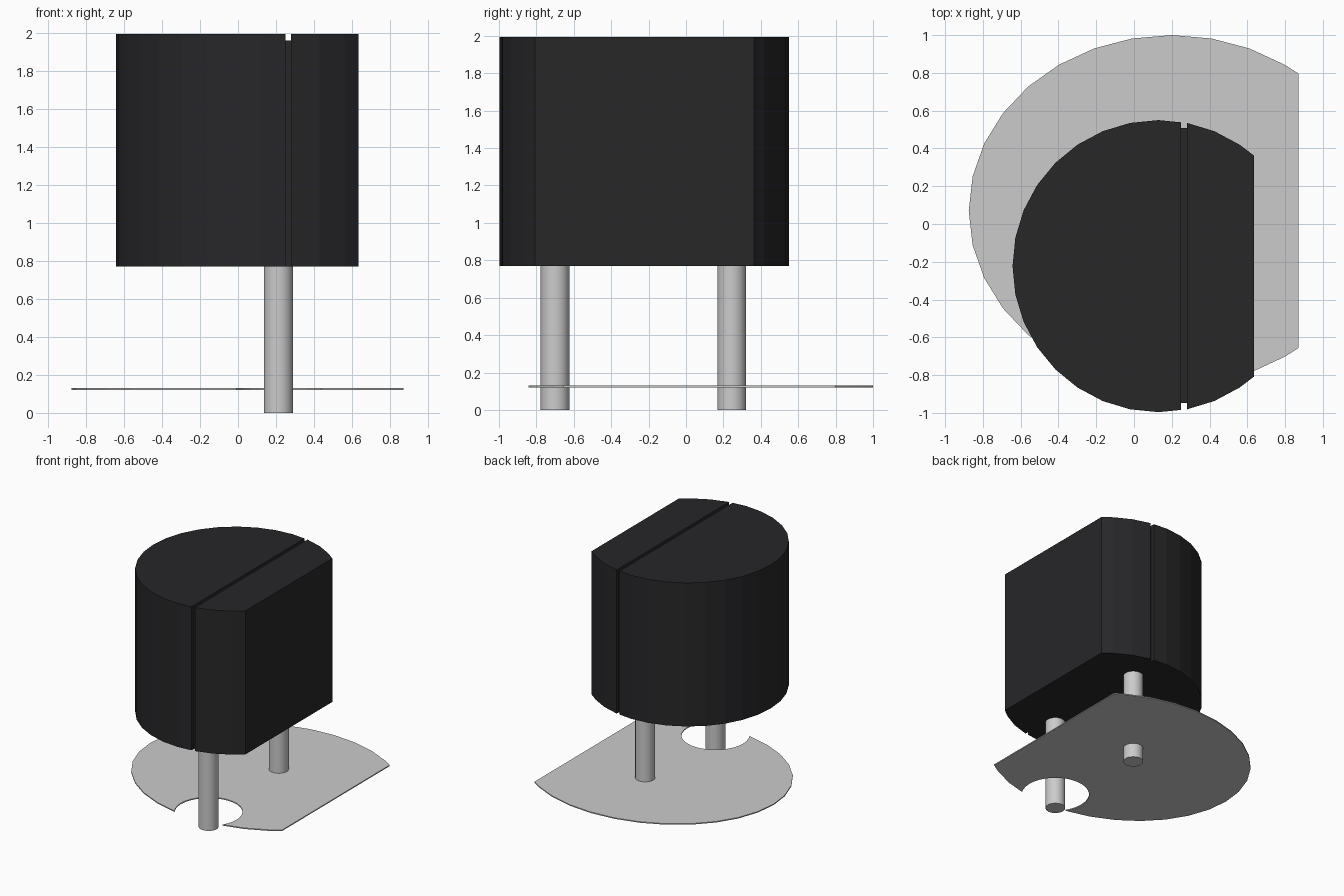
import bpy, bmesh, math

if "Cube" in bpy.data.objects:
    bpy.data.objects.remove(bpy.data.objects["Cube"])


def prism(name, base, offset):
    """Extrude a planar outline along an offset vector into a closed solid."""
    bm = bmesh.new()
    face = bm.faces.new([bm.verts.new(p) for p in base])
    ext = bmesh.ops.extrude_face_region(bm, geom=[face])
    bmesh.ops.translate(bm, vec=offset,
                        verts=[v for v in ext["geom"] if isinstance(v, bmesh.types.BMVert)])
    bmesh.ops.recalc_face_normals(bm, faces=bm.faces)
    mesh = bpy.data.meshes.new(name)
    bm.to_mesh(mesh)
    bm.free()
    obj = bpy.data.objects.new(name, mesh)
    bpy.context.collection.objects.link(obj)
    return obj


def flat_sided_disc(cx, cy, rx, ry, flat_x, z, sides=32):
    """Oval outline with its right side cut off straight at flat_x."""
    limit = math.acos((flat_x - cx) / rx)
    step = 2 * math.pi / sides
    angles = [limit] + [i * step for i in range(sides)
                        if limit < i * step < 2 * math.pi - limit] + [-limit]
    return [(cx + rx * math.cos(a), cy + ry * math.sin(a), z) for a in angles]


def cylinder(name, x, y, radius, z0, z1):
    bpy.ops.mesh.primitive_cylinder_add(vertices=32, radius=radius, depth=z1 - z0,
                                        location=(x, y, (z0 + z1) / 2))
    obj = bpy.context.object
    obj.name = name
    return obj


def cut(target, cutter):
    mod = target.modifiers.new("cut", 'BOOLEAN')
    mod.operation = 'DIFFERENCE'
    mod.solver = 'EXACT'
    mod.object = cutter
    cutter.hide_render = True
    cutter.display_type = 'WIRE'
    cutter.hide_set(True)


LEG_X, FRONT_Y, BACK_Y = 0.213, -0.70, 0.245

# Dark flat-sided body
body = prism("body", flat_sided_disc(0.13, -0.223, 0.773, 0.773, 0.635, 0.77), (0, 0, 1.223))
dark = bpy.data.materials.new("dark_plastic")
dark.diffuse_color = (0.02, 0.02, 0.022, 1)
dark.use_nodes = True
dark.node_tree.nodes["Principled BSDF"].inputs["Base Color"].default_value = dark.diffuse_color
body.data.materials.append(dark)

# Groove running up the front, over the top and down the back
groove = [(-1.1, 0.6), (-0.947, 0.6), (-0.947, 1.96), (0.507, 1.96),
          (0.507, 0.6), (0.7, 0.6), (0.7, 2.1), (-1.1, 2.1)]
groove_cutter = prism("groove_cutter", [(0.25, y, z) for y, z in groove], (0.03, 0, 0))
groove_cutter.data.materials.append(dark)
cut(body, groove_cutter)

# Thin base plate with a clearance hole around the front leg
plate = prism("base_plate", flat_sided_disc(0.2, 0.07, 1.075, 0.93, 0.872, 0.121), (0, 0, 0.009))
cut(plate, cylinder("hole_cutter", LEG_X, FRONT_Y, 0.263, 0.0, 0.3))

# Two round legs
for name, y in (("front_leg", FRONT_Y), ("back_leg", BACK_Y)):
    cylinder(name, LEG_X, y, 0.077, 0.0, 0.77)
    bpy.ops.object.shade_smooth_by_angle(angle=math.radians(30))
